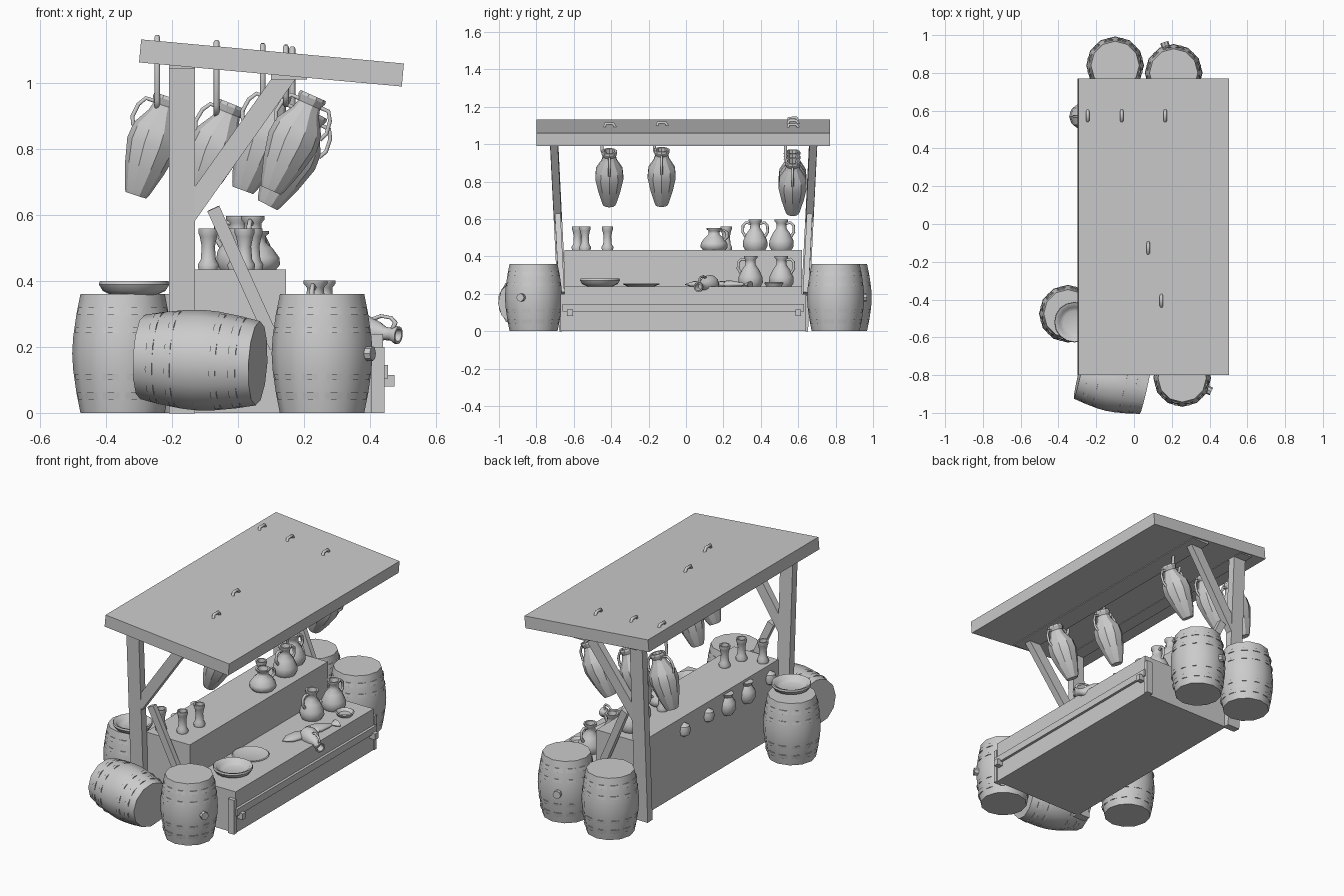
import bpy, bmesh
from math import sin, cos, pi, radians
from mathutils import Vector, Matrix

if "Cube" in bpy.data.objects:
    bpy.data.objects.remove(bpy.data.objects["Cube"])


def finish(name, bm, mat=None, smooth=None):
    bmesh.ops.recalc_face_normals(bm, faces=bm.faces)
    me = bpy.data.meshes.new(name)
    bm.to_mesh(me)
    bm.free()
    ob = bpy.data.objects.new(name, me)
    bpy.context.collection.objects.link(ob)
    if mat:
        ob.matrix_world = mat
    if smooth:
        bpy.ops.object.select_all(action='DESELECT')
        bpy.context.view_layer.objects.active = ob
        ob.select_set(True)
        bpy.ops.object.shade_smooth_by_angle(angle=radians(smooth))
    return ob


def box(name, lo, hi):
    lo, hi = Vector(lo), Vector(hi)
    bm = bmesh.new()
    bmesh.ops.create_cube(bm, size=1)
    bmesh.ops.scale(bm, vec=hi - lo, verts=bm.verts)
    return finish(name, bm, Matrix.Translation((lo + hi) / 2))


def beam(name, p, q, w, d):
    """Box from p to q; w is its width across, d its depth along y."""
    p, q = Vector(p), Vector(q)
    bm = bmesh.new()
    bmesh.ops.create_cube(bm, size=1)
    bmesh.ops.scale(bm, vec=(w, d, (q - p).length), verts=bm.verts)
    z = (q - p).normalized()
    x = Vector((0, 1, 0)).cross(z).normalized()
    rot = Matrix((x, z.cross(x), z)).transposed().to_4x4()
    return finish(name, bm, Matrix.Translation((p + q) / 2) @ rot)


def lathe(name, profile, sides, mat, smooth=42, turn=0, closed=False):
    bm = bmesh.new()
    rings = []
    for r, z in profile:
        rings.append([bm.verts.new((r * cos(2 * pi * (i + turn) / sides),
                                    r * sin(2 * pi * (i + turn) / sides), z)) for i in range(sides)])
    pairs = list(zip(rings, rings[1:]))
    if closed:
        pairs.append((rings[-1], rings[0]))
    else:
        bm.faces.new(rings[0])
        bm.faces.new(rings[-1])
    for a, b in pairs:
        for i in range(sides):
            j = (i + 1) % sides
            bm.faces.new((a[i], a[j], b[j], b[i]))
    return finish(name, bm, mat, smooth)


def tube(name, pts, r, mat):
    cu = bpy.data.curves.new(name, 'CURVE')
    cu.dimensions = '3D'
    cu.bevel_depth, cu.bevel_resolution, cu.use_fill_caps = r, 1, True
    sp = cu.splines.new('POLY')
    sp.points.add(len(pts) - 1)
    for pt, co in zip(sp.points, pts):
        pt.co = (*co, 1)
    ob = bpy.data.objects.new(name, cu)
    bpy.context.collection.objects.link(ob)
    ob.matrix_world = mat
    return ob


def at(x, y, z):
    return Matrix.Translation((x, y, z))


# counters: tall back shelf, low front counter with rail
box("back_shelf", (-.14, -.65, 0), (.145, .62, .435))
box("front_counter", (.145, -.65, 0), (.44, .62, .24))
box("counter_rail", (.405, -.66, .105), (.455, .63, .145))
for y in (-.62, .6):
    box("rail_bracket", (.44, y - .015, .08), (.475, y + .015, .115))
for y in (-.66, .63):
    box("corner_plank", (.405, y - .012, 0), (.445, y + .012, .2))

# posts and braces leaning slightly outwards
for s, y0 in ((-1, -.655), (1, .63)):
    def py(z, y0=y0, s=s):
        return y0 + s * .05 * z
    beam("post", (-.17, py(0), 0), (-.17, py(1.07), 1.07), .08, .045)
    beam("upper_brace", (-.155, py(.6), .6), (.15, py(1.03), 1.03), .06, .04)
    beam("lower_brace", (-.075, py(.62), .62), (.115, py(.2), .2), .04, .03)

# sloped roof slab with beams beneath
beam("roof", (-.297, -.015, 1.098), (.5, -.015, 1.025), .07, 1.57)
box("roof_beam", (.1, -.78, 1.012), (.21, .76, 1.05))
box("roof_beam", (-.21, -.78, 1.045), (-.13, .76, 1.08))

# barrels with hoops and bungs
def barrel(mat, bung=None):
    body = [(.128, 0), (.14, .06), (.15, .13), (.153, .18), (.15, .23), (.14, .3), (.128, .36)]
    lathe("barrel", body, 12, mat, 35)
    for z0, z1, r0, r1 in ((.04, .062, .137, .142), (.1, .118, .146, .149)):
        for flip in (False, True):
            a, b = (.36 - z1, .36 - z0) if flip else (z0, z1)
            ra, rb = (r1, r0) if flip else (r0, r1)
            lathe("barrel_hoop", [(ra - .01, a), (ra + .001, a), (rb + .001, b), (rb - .01, b)],
                  12, mat, 30, .5, True)
    if bung is not None:
        m = mat @ Matrix.Rotation(radians(bung), 4, 'Z') @ at(.13, 0, .18) @ Matrix.Rotation(pi / 2, 4, 'Y')
        lathe("barrel_bung", [(.022, 0), (.022, .04)], 8, m)

barrel(at(-.1, .84, 0))
barrel(at(.21, .8, 0), 107)
barrel(at(.255, -.815, 0), -25)
barrel(at(-.35, -.475, 0))
barrel(at(-.115, -.84, .16) @ Matrix.Rotation(radians(-13), 4, 'Z')
       @ Matrix.Rotation(radians(93), 4, 'Y') @ at(0, 0, -.18))

# open bowls
bowl = [(.07, 0), (.095, .012), (.107, .032), (.104, .042), (.09, .038), (.078, .02), (.06, .012)]
lathe("barrel_bowl", bowl, 16, at(-.315, -.52, .358))
lathe("counter_bowl", bowl, 16, at(.29, -.46, .24))
lathe("flat_dish", [(.07, 0), (.1, .014), (.095, .018), (.06, .008)], 16, at(.25, -.24, .238))
lathe("small_dish", [(.04, 0), (.052, .02), (.046, .024), (.03, .01)], 12, at(.36, .47, .238))

# jugs with looped handles
JUG = [(.055, 0), (.066, .02), (.064, .05), (.045, .09), (.027, .115), (.026, .14),
       (.036, .152), (.036, .162), (.026, .162), (.02, .13)]
HANDLE = [(.025, 0, .14), (.05, 0, .146), (.066, 0, .13), (.068, 0, .095), (.052, 0, .07)]

def jug(mat, *angles):
    lathe("jug", JUG, 12, mat)
    for a in angles:
        tube("jug_handle", HANDLE, .008, mat @ Matrix.Rotation(radians(a), 4, 'Z'))

jug(at(.045, .37, .435), -100, 80)
jug(at(0, .51, .435), 80, 190)
jug(at(.235, .345, .24), -100)
jug(at(.26, .51, .24), 80)
jug(at(.055, .15, .435) @ Matrix.Diagonal((1.1, 1.1, .72, 1)), 70)
# toppled jug hanging over the counter edge
jug(at(.345, .14, .255) @ Matrix.Rotation(radians(-28), 4, 'Z') @ Matrix.Rotation(radians(97), 4, 'Y')
    @ Matrix.Diagonal((.75, .75, 1, 1)), 180)

# fish-like flat goods on the counter
for x, y, a in ((.32, .1, 75), (.35, .24, 65)):
    m = at(x, y, .25) @ Matrix.Rotation(radians(a), 4, 'Z') @ Matrix.Diagonal((1, .6, .3, 1)) \
        @ Matrix.Rotation(pi / 2, 4, 'Y')
    lathe("counter_fish", [(.004, -.11), (.06, -.06), (.07, 0), (.03, .07), (.015, .08), (.06, .115)], 10, m)

# tumblers on the shelf
for x, y in ((-.09, -.58), (.02, -.54), (.045, -.42), (0, .215)):
    lathe("tumbler", [(.03, 0), (.032, .015), (.023, .03), (.02, .07), (.026, .1), (.03, .11),
                      (.03, .124), (.022, .124), (.018, .08)], 12, at(x, y, .435))

# goods bulging through the back of the shelf
for y in (-.57, 0, .22):
    lathe("back_knob", [(.006, -.04), (.03, -.025), (.036, 0), (.03, .025), (.006, .04)], 10, at(-.142, y, .36))
for y in (-.36, -.18):
    lathe("back_jar", [(.03, 0), (.048, .03), (.045, .07), (.025, .1), (.035, .12)], 12, at(-.14, y, .3))

# hanging amphorae with hooks through the roof
AMPHORA = [(.033, 0), (.04, .015), (.062, .085), (.079, .16), (.074, .21), (.043, .26),
           (.036, .285), (.044, .305), (.042, .315), (.03, .315), (.024, .27)]
EAR = [(.036, 0, .29), (.062, 0, .29), (.078, 0, .265), (.084, 0, .225), (.073, 0, .2)]

hangers = [  # hook x, y, roof top z, foot x, foot z, tilt
    (-.245, .57, 1.145, -.31, .66, 18),
    (-.065, .57, 1.13, -.135, .645, 22),
    (.165, .57, 1.11, .09, .63, 27),
    (.075, -.13, 1.12, .015, .675, 20),
    (.145, -.41, 1.115, .1, .675, 24),
]
for hx, y, top, fx, fz, tilt in hangers:
    m = at(fx, y, fz) @ Matrix.Rotation(radians(tilt), 4, 'Y')
    lathe("amphora", AMPHORA, 10, m, 30)
    for a in (0, 180):
        tube("amphora_ear", EAR, .007, m @ Matrix.Rotation(radians(a), 4, 'Z'))
    low = fz + .26
    hook = [(y + .035, top - .03), (y + .02, top - .005), (y - .02, top - .005), (y - .035, top - .06),
            (y - .04, low + .03), (y - .02, low), (y + .015, low + .005), (y + .02, low + .03)]
    tube("roof_hook", [(0, hy, hz) for hy, hz in hook], .009, at(hx, 0, 0))
